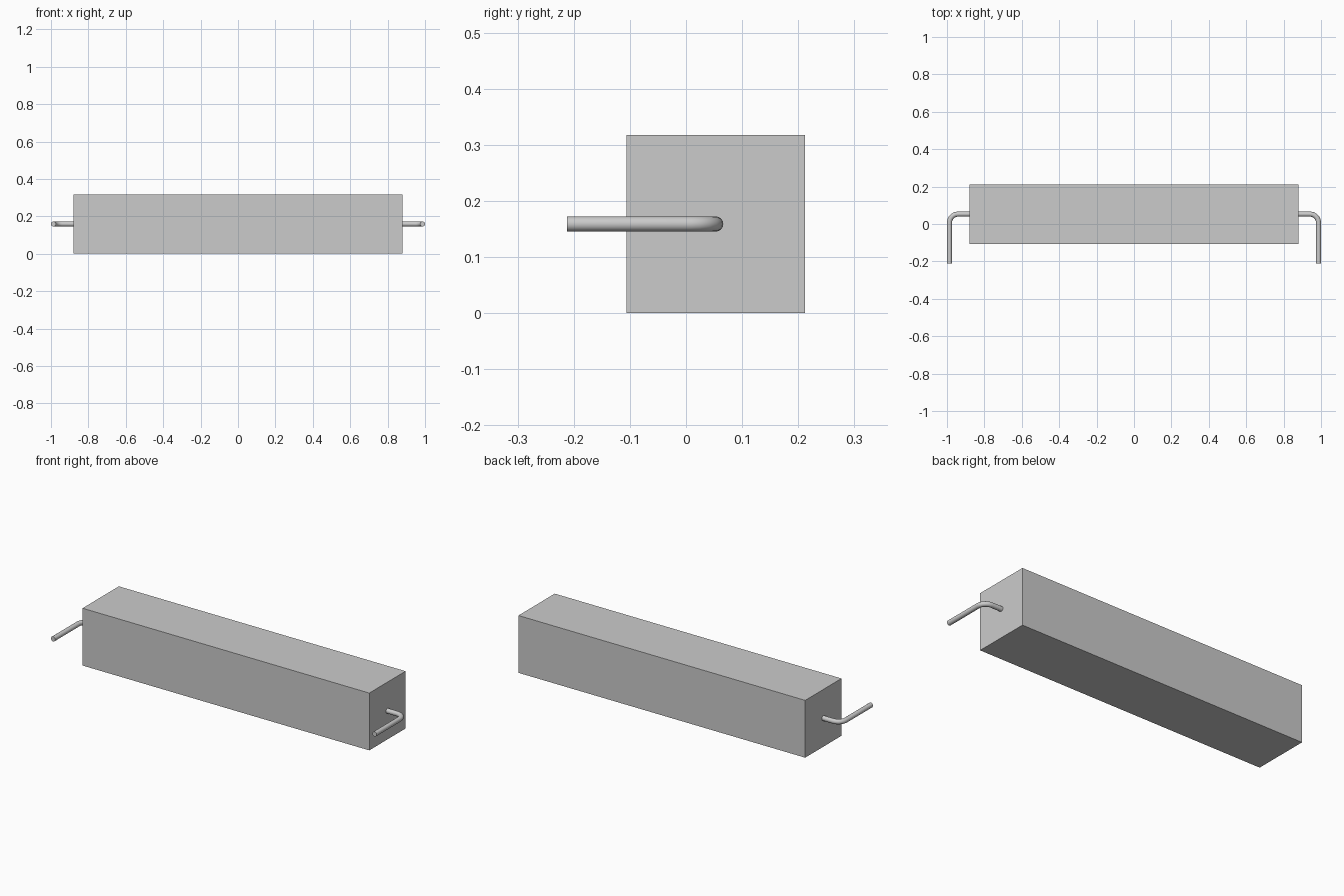
import bpy
import math
from mathutils import Matrix

if "Cube" in bpy.data.objects:
    bpy.data.objects.remove(bpy.data.objects["Cube"])

HALF_LEN, SIDE = 0.88, 0.318      # body half length and square section
Y0, Z0 = 0.053, SIDE / 2          # body axis
R_WIRE, R_BEND = 0.0135, 0.045
X_OUT = 1.0 - R_WIRE              # centre line of the bent leg

# Rectangular body
bpy.ops.mesh.primitive_cube_add(size=1)
body = bpy.context.object
body.name = "body"
body.data.transform(Matrix.Translation((0, Y0, Z0)) @ Matrix.Diagonal((2 * HALF_LEN, SIDE, SIDE, 1)))

# Wire lead path: out of the end face, quarter bend, then forward
path = [(HALF_LEN - 0.005, Y0)]
for i in range(6):
    a = math.radians(90 - 18 * i)
    path.append((X_OUT - R_BEND + R_BEND * math.cos(a),
                 Y0 - R_BEND + R_BEND * math.sin(a)))
path.append((X_OUT, -0.212))

curve = bpy.data.curves.new("wire_leads", 'CURVE')
curve.dimensions = '3D'
curve.bevel_depth = R_WIRE
curve.bevel_resolution = 6
curve.use_fill_caps = True
spline = curve.splines.new('POLY')
spline.points.add(len(path) - 1)
for p, (x, y) in zip(spline.points, path):
    p.co = (x, y, Z0, 1)
leads = bpy.data.objects.new("wire_leads", curve)
bpy.context.collection.objects.link(leads)

# Turn the lead into a smooth mesh and mirror it to the other end
bpy.ops.object.select_all(action='DESELECT')
leads.select_set(True)
bpy.context.view_layer.objects.active = leads
bpy.ops.object.convert(target='MESH')
leads = bpy.context.object
bpy.ops.object.shade_smooth_by_angle(angle=math.radians(35))
leads.modifiers.new("mirror", 'MIRROR').use_axis[0] = True
